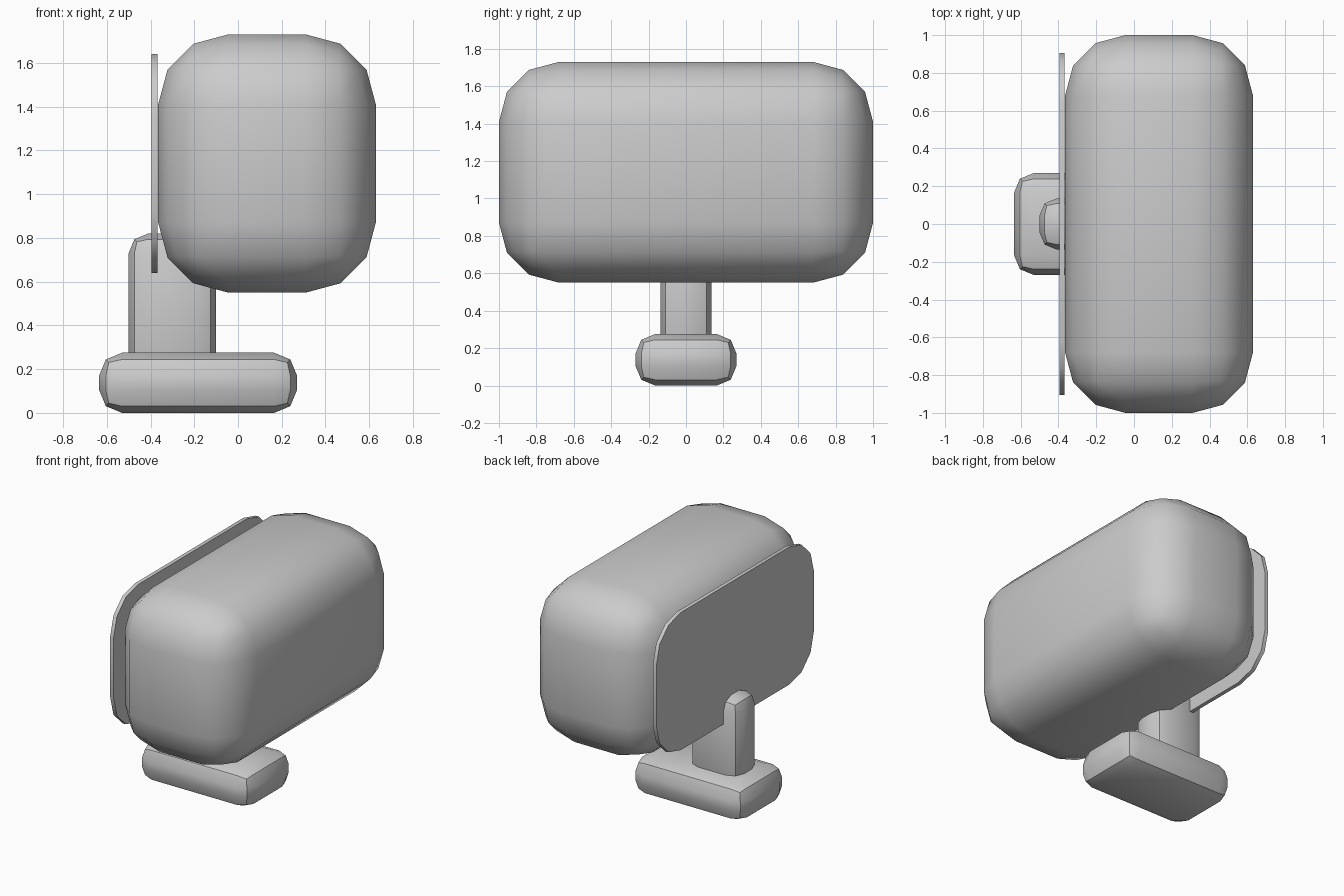
import bpy, bmesh, math

cube = bpy.data.objects.get("Cube")
if cube:
    bpy.data.objects.remove(cube, do_unlink=True)

grey = bpy.data.materials.new("plain grey")
grey.use_nodes = True
colour = (0.6, 0.6, 0.6, 1)
grey.diffuse_color = colour
grey.node_tree.nodes["Principled BSDF"].inputs["Base Color"].default_value = colour


def rounded_box(name, low, high, radius, segments, edge_rule=lambda edge: True):
    """Box between two corners, with the chosen edges rounded."""
    bm = bmesh.new()
    bmesh.ops.create_cube(bm, size=1)
    for v in bm.verts:
        v.co = [l + (c + 0.5) * (h - l) for c, l, h in zip(v.co, low, high)]
    bmesh.ops.bevel(bm, geom=[e for e in bm.edges if edge_rule(e)], offset=radius,
                    offset_type='OFFSET', segments=segments, profile=0.5,
                    affect='EDGES', clamp_overlap=True)
    mesh = bpy.data.meshes.new(name)
    bm.to_mesh(mesh)
    bm.free()
    mesh.materials.append(grey)
    obj = bpy.data.objects.new(name, mesh)
    bpy.context.collection.objects.link(obj)
    bpy.ops.object.select_all(action='DESELECT')
    obj.select_set(True)
    bpy.context.view_layer.objects.active = obj
    bpy.ops.object.shade_smooth_by_angle(angle=math.radians(40))
    return obj


def runs_along_x(edge):
    a, b = edge.verts
    return abs(a.co.x - b.co.x) > 1e-4


# Large soft housing
rounded_box("housing", (-0.365, -1, 0.55), (0.63, 1, 1.73), 0.32, 3)

# Thin panel standing beside the housing, rounded in outline only
rounded_box("side_panel", (-0.395, -0.905, 0.64), (-0.367, 0.905, 1.64), 0.28, 3, runs_along_x)

# Post and foot
rounded_box("post", (-0.50, -0.135, 0.08), (-0.10, 0.135, 0.82), 0.09, 2)
rounded_box("foot", (-0.635, -0.27, 0), (0.27, 0.27, 0.275), 0.105, 2)
